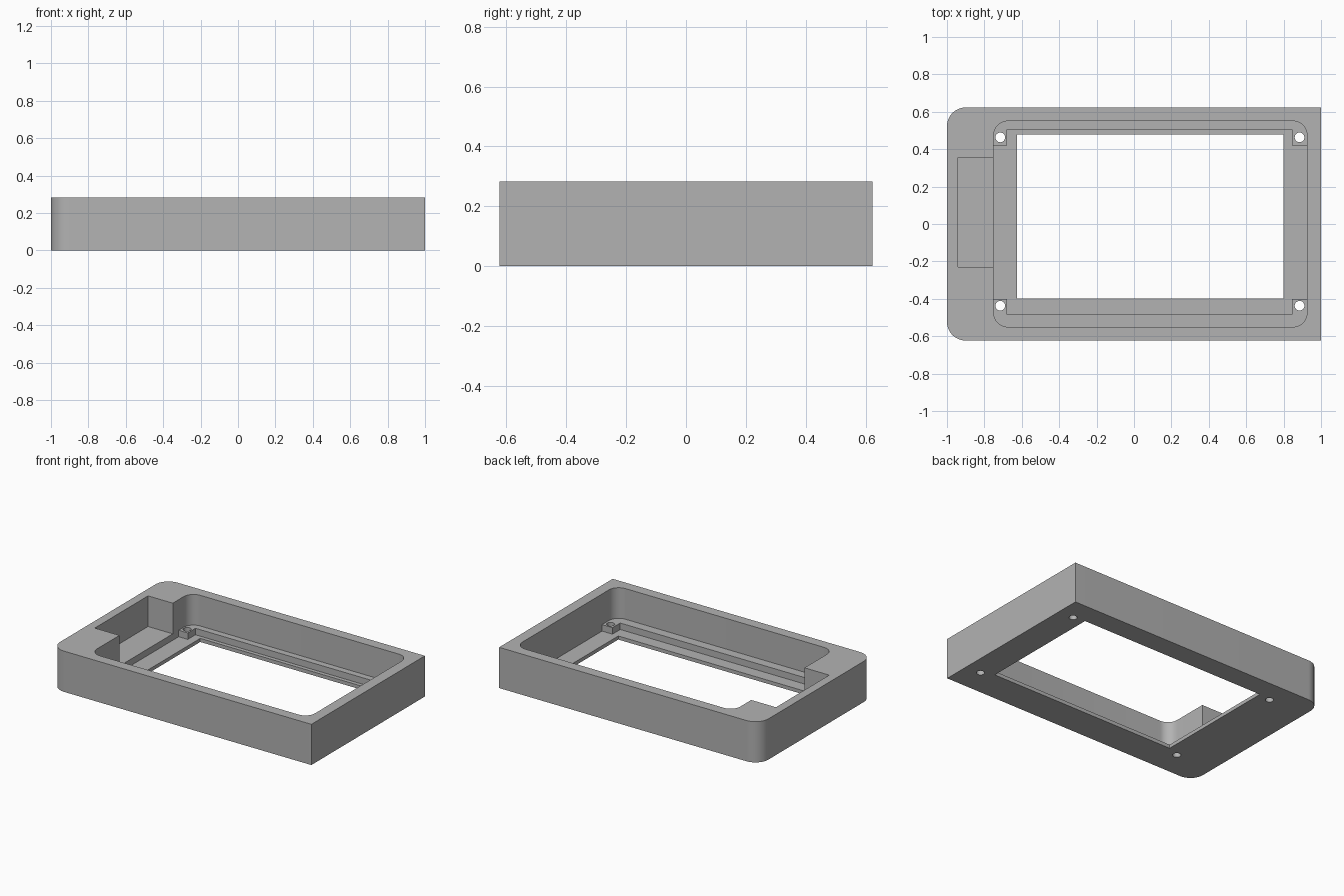
import bpy, bmesh, math

if "Cube" in bpy.data.objects:
    bpy.data.objects.remove(bpy.data.objects["Cube"], do_unlink=True)

HEIGHT = 0.283
FLOOR = 0.025     # thin lip around the window
LEDGE = 0.07      # top of posts, rails and side pocket floor
ABOVE = 0.4

grey = bpy.data.materials.new("plain grey")
grey.use_nodes = True
grey.diffuse_color = (0.45, 0.45, 0.45, 1)
grey.node_tree.nodes["Principled BSDF"].inputs["Base Color"].default_value = (0.45, 0.45, 0.45, 1)


def rounded(x0, x1, y0, y1, left=0, right=0, steps=12):
    """Rectangle outline with separate corner radii on its left and right ends."""
    pts = []
    corners = ((x1, y1, -1, -1, right), (x0, y1, 1, -1, left),
               (x0, y0, 1, 1, left), (x1, y0, -1, 1, right))
    for i, (x, y, sx, sy, r) in enumerate(corners):
        if r == 0:
            pts.append((x, y))
            continue
        for k in range(steps + 1):
            a = math.pi / 2 * (i + k / steps)
            pts.append((x + sx * r + r * math.cos(a), y + sy * r + r * math.sin(a)))
    return pts


def prism(name, outline, z0, z1):
    bm = bmesh.new()
    base = bm.faces.new([bm.verts.new((x, y, z0)) for x, y in outline])
    top = bmesh.ops.extrude_face_region(bm, geom=[base])["geom"]
    bmesh.ops.translate(bm, vec=(0, 0, z1 - z0),
                        verts=[g for g in top if isinstance(g, bmesh.types.BMVert)])
    bmesh.ops.recalc_face_normals(bm, faces=bm.faces)
    mesh = bpy.data.meshes.new(name)
    bm.to_mesh(mesh)
    bm.free()
    mesh.materials.append(grey)
    obj = bpy.data.objects.new(name, mesh)
    bpy.context.collection.objects.link(obj)
    return obj


# Outer housing: rounded left end, square right end
frame = prism("housing_frame", rounded(-1, 1, -0.623, 0.623, left=0.1), 0, HEIGHT)

cutters = [
    # Main cavity down to the rails and corner posts
    prism("cavity_cutter", rounded(-0.75, 0.925, -0.55, 0.55, 0.075, 0.075), LEDGE, ABOVE),
    # Recess between front and back rails, then between the corner posts
    prism("rail_recess_cutter", rounded(-0.68, 0.845, -0.485, 0.505), FLOOR, ABOVE),
    prism("post_recess_cutter", rounded(-0.75, 0.925, -0.4, 0.42), FLOOR, ABOVE),
    # Side pocket and display window
    prism("pocket_cutter", rounded(-0.94, -0.7, -0.23, 0.355), LEDGE, ABOVE),
    prism("window_cutter", rounded(-0.625, 0.8, -0.4 + 0.001, 0.478), -0.1, ABOVE),
]

# Screw holes through the corner posts
for x in (-0.715, 0.885):
    for y in (-0.437, 0.463):
        r = 0.026
        cutters.append(prism("screw_hole_cutter",
                             rounded(x - r, x + r, y - r, y + r, r, r, 6), -0.1, ABOVE))

for cutter in cutters:
    mod = frame.modifiers.new(cutter.name, "BOOLEAN")
    mod.operation = "DIFFERENCE"
    mod.solver = "EXACT"
    mod.object = cutter

# Bake the cuts and drop the cutters
bpy.context.view_layer.update()
final = bpy.data.meshes.new_from_object(
    frame.evaluated_get(bpy.context.evaluated_depsgraph_get()))
frame.modifiers.clear()
frame.data = final
for cutter in cutters:
    bpy.data.objects.remove(cutter, do_unlink=True)

bpy.ops.object.select_all(action="DESELECT")
frame.select_set(True)
bpy.context.view_layer.objects.active = frame
bpy.ops.object.shade_smooth_by_angle(angle=math.radians(30))
